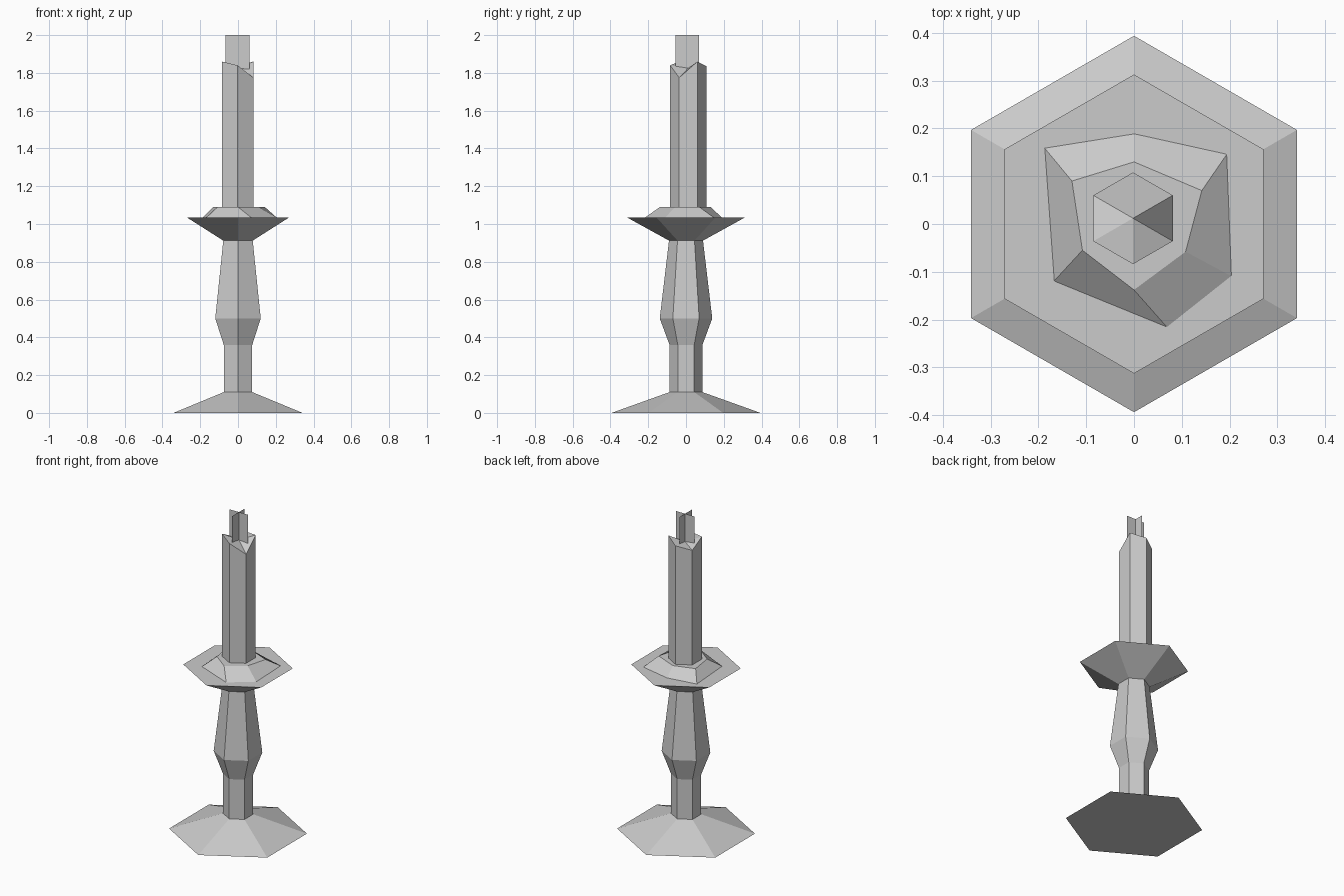
import bpy
import bmesh
from math import cos, sin, radians

cube = bpy.data.objects.get("Cube")
if cube:
    bpy.data.objects.remove(cube, do_unlink=True)

grey = bpy.data.materials.new("plain grey")
grey.use_nodes = True
grey.diffuse_color = (0.6, 0.6, 0.6, 1)
grey.node_tree.nodes["Principled BSDF"].inputs["Base Color"].default_value = (0.6, 0.6, 0.6, 1)


def hexagon(radius, z, cx=0.0, cy=0.0):
    """Six points, starting at +y and running anticlockwise."""
    return [(cx + radius * cos(radians(90 + 60 * i)),
             cy + radius * sin(radians(90 + 60 * i)), z) for i in range(6)]


def loft(name, rings, apex=None):
    """Join rings of points into a closed, flat-shaded solid."""
    bm = bmesh.new()
    loops = [[bm.verts.new(p) for p in ring] for ring in rings]
    n = len(loops[0])
    bm.faces.new(loops[0][::-1])
    for low, high in zip(loops, loops[1:]):
        for i in range(n):
            j = (i + 1) % n
            bm.faces.new((low[i], low[j], high[j], high[i]))
    if apex:
        tip = bm.verts.new(apex)
        for i in range(n):
            bm.faces.new((loops[-1][i], loops[-1][(i + 1) % n], tip))
    else:
        bm.faces.new(loops[-1])
    return finish(name, bm)


def finish(name, bm):
    mesh = bpy.data.meshes.new(name)
    bm.to_mesh(mesh)
    bm.free()
    mesh.materials.append(grey)
    obj = bpy.data.objects.new(name, mesh)
    bpy.context.collection.objects.link(obj)
    return obj


# Holder: foot, stem with a bulge, and drip dish, as one turned profile
profile = [(0.394, 0), (0.087, 0.11), (0.087, 0.36), (0.139, 0.5),
           (0.09, 0.912), (0.313, 1.035)]
loft("candle_holder", [hexagon(r, z) for r, z in profile])

# Uneven pool of melted wax on the dish
pool_outer = [(0, 0.19), (-0.188, 0.16), (-0.168, -0.12),
              (0.07, -0.217), (0.205, -0.11), (0.195, 0.147)]
pool_inner = [(0, 0.13), (-0.13, 0.09), (-0.108, -0.055),
              (0, -0.138), (0.108, -0.058), (0.142, 0.07)]
loft("wax_pool", [[(x, y, 1.034) for x, y in pool_outer],
                  [(x, y, 1.09) for x, y in pool_inner]])

# Candle with an uneven melted rim
CX, CY = -0.002, 0.012
rim_heights = [1.835, 1.81, 1.86, 1.84, 1.775, 1.86]
rim = [(x, y, h) for (x, y, _), h in zip(hexagon(0.096, 0, CX, CY), rim_heights)]
loft("candle", [hexagon(0.096, 1.06, CX, CY), rim], apex=(CX, CY, 1.825))

# Wick of two crossed flat strips
bm = bmesh.new()
for dx, dy in ((0.064, 0), (0, 0.062)):
    bm.faces.new([bm.verts.new((CX + s * dx, CY - 0.005 * (dy > 0) + s * dy, z))
                  for s, z in ((-1, 1.8), (1, 1.8), (1, 2), (-1, 2))])
finish("wick", bm)
